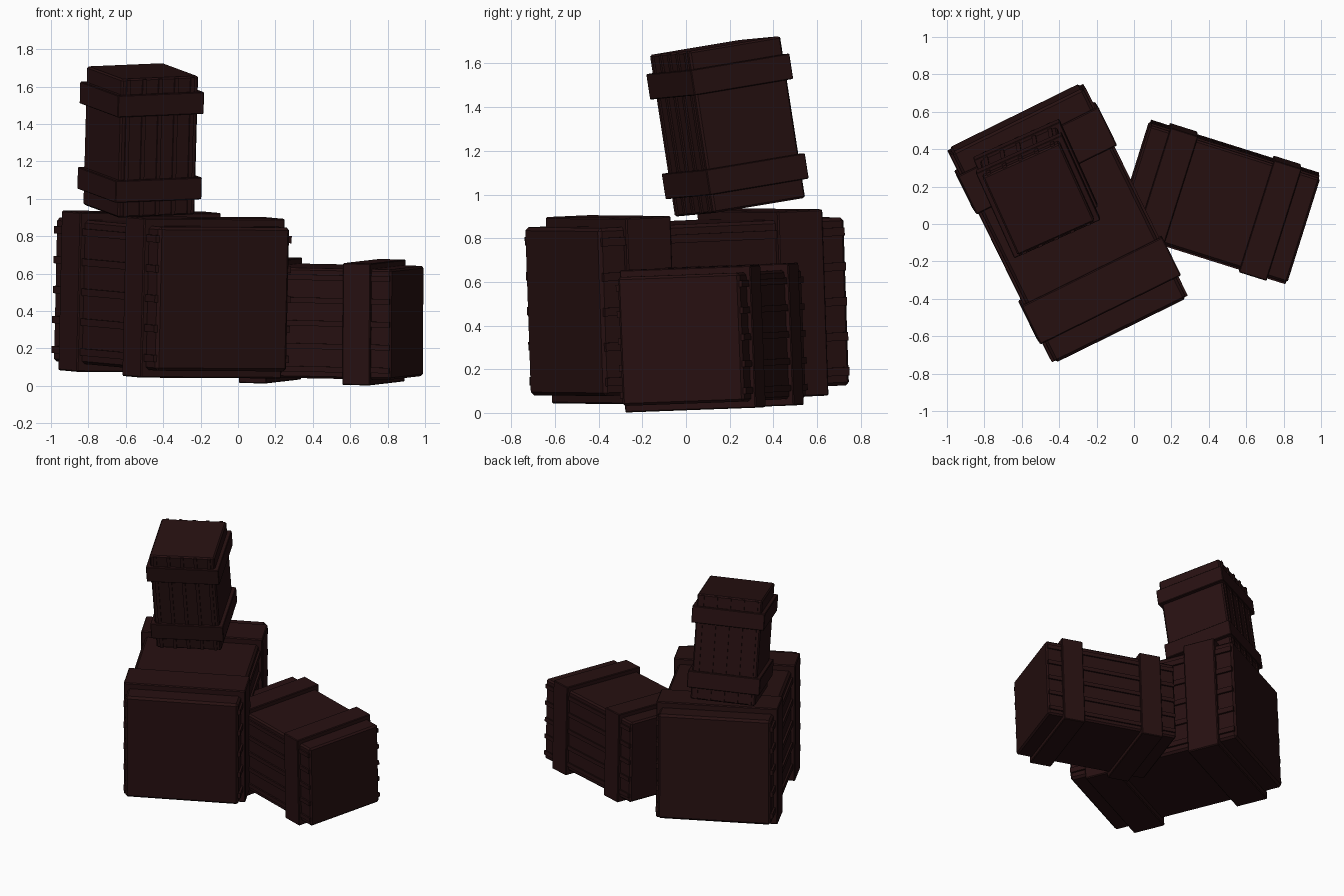
import bpy
import bmesh
from mathutils import Matrix, Vector

cube = bpy.data.objects.get("Cube")
if cube:
    bpy.data.objects.remove(cube, do_unlink=True)

# Dark stained wood, shared by every part
wood = bpy.data.materials.new("dark_brown_wood")
wood.use_nodes = True
wood_colour = (0.020, 0.0052, 0.0055, 1)
wood.diffuse_color = wood_colour
bsdf = next(n for n in wood.node_tree.nodes if n.type == 'BSDF_PRINCIPLED')
bsdf.inputs["Base Color"].default_value = wood_colour
bsdf.inputs["Roughness"].default_value = 0.9


def frame(centre, length_dir, plank_dir):
    """Local x = slatted side, local y = crate length, local z = plain side."""
    y = Vector(length_dir).normalized()
    x = Vector(plank_dir)
    x = (x - y * x.dot(y)).normalized()
    z = x.cross(y)
    rot = Matrix((x, y, z)).transposed().to_4x4()
    return Matrix.Translation(centre) @ rot


def boxes(name, matrix, items, bevel=0.0):
    """One object made of (centre, size) boxes."""
    bm = bmesh.new()
    for centre, size in items:
        place = Matrix.Translation(centre) @ Matrix.Diagonal((*size, 1))
        bmesh.ops.create_cube(bm, size=1, matrix=place)
    mesh = bpy.data.meshes.new(name)
    bm.to_mesh(mesh)
    bm.free()
    mesh.materials.append(wood)
    obj = bpy.data.objects.new(name, mesh)
    bpy.context.collection.objects.link(obj)
    obj.matrix_world = matrix
    if bevel:
        mod = obj.modifiers.new("worn_edges", 'BEVEL')
        mod.width = bevel
        mod.segments = 1
    return obj


def crate(name, matrix, size, end_gap, band_width, lip):
    width, length, height = size
    # Solid body
    boxes(name + "_body", matrix, [((0, 0, 0), size)], bevel=0.012 * length)
    # Two raised bands around the girth, mirrored along the length
    offset = length / 2 - end_gap - band_width / 2
    band = (width + 1.4 * lip, band_width, height + 2 * lip)
    boxes(name + "_bands", matrix,
          [((0, s * offset, 0), band) for s in (-1, 1)], bevel=0.005 * length)
    # Thin battens running lengthwise on the two slatted sides
    pitch = height * 0.208
    thick = 0.018 * width
    batten = (2 * thick, length * 0.985, height * 0.05)
    boxes(name + "_battens", matrix,
          [((s * width / 2, 0, i * pitch), batten)
           for s in (-1, 1) for i in range(-2, 3)])


# Large crate lying on its side
crate("large_crate",
      frame((-0.355, 0.005, 0.488), (-0.44, 0.895, 0.04), (0.895, 0.44, -0.005)),
      (0.78, 1.255, 0.77), 0.125, 0.23, 0.042)

# Medium crate leaning beside it
crate("medium_crate",
      frame((0.45, 0.118, 0.345), (0.954, -0.30, -0.018), (0.30, 0.954, 0.035)),
      (0.585, 0.955, 0.59), 0.11, 0.155, 0.031)

# Small crate standing tilted on top
crate("small_crate",
      frame((-0.52, 0.19, 1.312), (0.02, -0.115, 0.74), (-0.19, 0.42, 0.07)),
      (0.465, 0.75, 0.45), 0.085, 0.118, 0.027)
